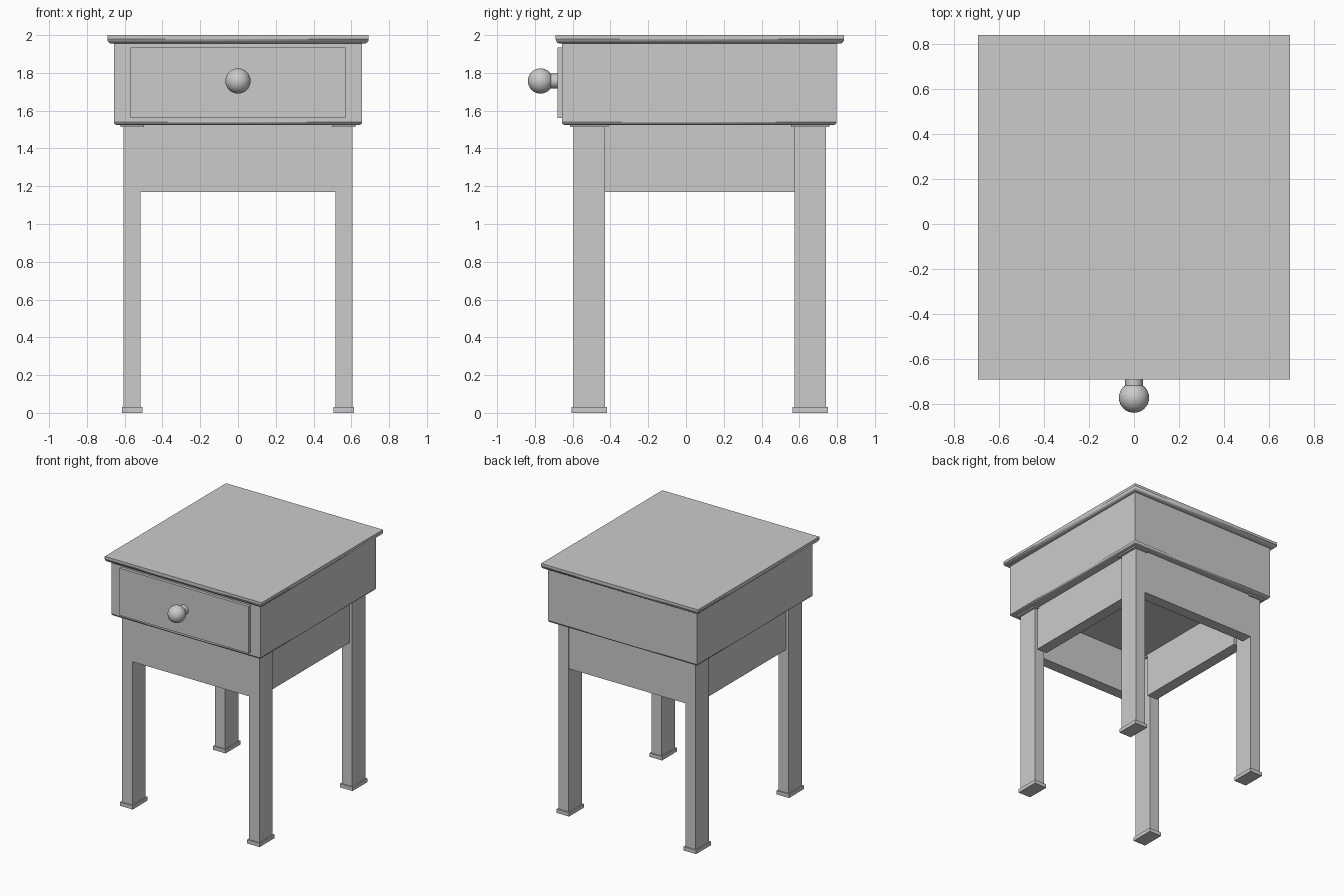
import bpy, math

if "Cube" in bpy.data.objects:
    bpy.data.objects.remove(bpy.data.objects["Cube"])


def box(name, x, y, z, round_bottom=0.0):
    """Box from (min, max) ranges, optionally with rounded bottom edges."""
    bpy.ops.mesh.primitive_cube_add(
        size=1, location=[(r[0] + r[1]) / 2 for r in (x, y, z)])
    ob = bpy.context.object
    ob.name = name
    ob.scale = [r[1] - r[0] for r in (x, y, z)]
    bpy.ops.object.transform_apply(location=False, rotation=False, scale=True)
    if round_bottom:
        weights = ob.data.attributes.new("bevel_weight_edge", 'FLOAT', 'EDGE')
        for e in ob.data.edges:
            low = all(ob.data.vertices[i].co.z < 0 for i in e.vertices)
            weights.data[e.index].value = 1.0 if low else 0.0
        bev = ob.modifiers.new("rounded_bottom", 'BEVEL')
        bev.limit_method = 'WEIGHT'
        bev.width = round_bottom
        bev.segments = 4
        bpy.ops.object.shade_smooth_by_angle(angle=math.radians(30))
    return ob


# Table top and drawer case
box("table_top", (-0.692, 0.692), (-0.69, 0.837), (1.955, 2.0), 0.024)
box("drawer_case", (-0.657, 0.657), (-0.657, 0.797), (1.525, 1.955), 0.014)

# Drawer front
box("drawer_front", (-0.57, 0.57), (-0.68, -0.65), (1.56, 1.935))

# Knob and stem
bpy.ops.mesh.primitive_cylinder_add(
    vertices=32, radius=0.039, depth=0.1, location=(0, -0.725, 1.757),
    rotation=(math.pi / 2, 0, 0))
bpy.context.object.name = "knob_stem"
bpy.ops.object.shade_smooth_by_angle(angle=math.radians(30))
bpy.ops.mesh.primitive_uv_sphere_add(
    segments=32, ring_count=16, radius=0.067, location=(0, -0.77, 1.757))
bpy.context.object.name = "knob"
bpy.ops.object.shade_smooth()

# Legs, each with a foot block and a thin collar under the case
LX, LY = 0.045, 0.0835
for side, cx in (("left", -0.56), ("right", 0.56)):
    for end, cy in (("front", -0.512), ("back", 0.658)):
        for part, grow, z in (("leg", 0.0, (0.0, 1.525)),
                              ("foot", 0.01, (0.0, 0.03)),
                              ("collar", 0.018, (1.514, 1.527))):
            box(f"{end}_{side}_{part}",
                (cx - LX - grow, cx + LX + grow),
                (cy - LY - grow, cy + LY + grow), z)

# Apron boards between the legs
T = 0.09
AZ = (1.17, 1.53)
box("front_apron", (-0.515, 0.515), (-0.593, -0.593 + T), AZ)
box("back_apron", (-0.515, 0.515), (0.739 - T, 0.739), AZ)
box("left_apron", (-0.583, -0.583 + T), (-0.43, 0.575), AZ)
box("right_apron", (0.583 - T, 0.583), (-0.43, 0.575), AZ)
